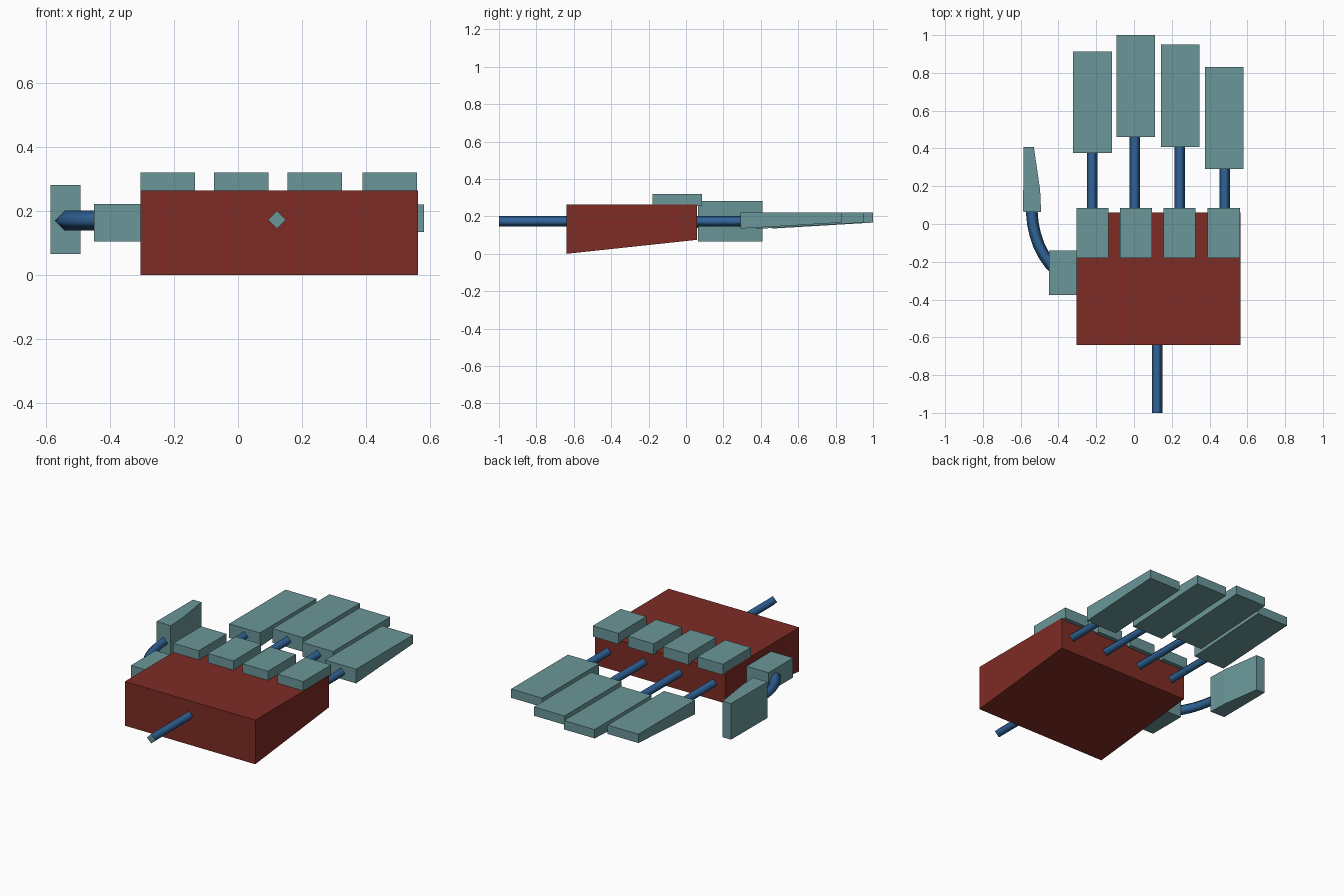
import bpy, bmesh, math
from mathutils import Vector

if "Cube" in bpy.data.objects:
    bpy.data.objects.remove(bpy.data.objects["Cube"])


def material(name, rgb):
    m = bpy.data.materials.new(name)
    m.diffuse_color = (*rgb, 1)
    m.use_nodes = True
    m.node_tree.nodes["Principled BSDF"].inputs["Base Color"].default_value = m.diffuse_color
    return m


RED = material("dark red", (0.21, 0.025, 0.018))
TEAL = material("grey teal", (0.145, 0.305, 0.315))
BLUE = material("steel blue", (0.03, 0.13, 0.32))


def finish(name, bm, *mats):
    bmesh.ops.recalc_face_normals(bm, faces=bm.faces)
    me = bpy.data.meshes.new(name)
    bm.to_mesh(me)
    bm.free()
    for m in mats:
        me.materials.append(m)
    ob = bpy.data.objects.new(name, me)
    bpy.context.collection.objects.link(ob)
    return ob


def prism(name, outline, offset, mat):
    """Extrude a closed 3D outline along an offset."""
    bm = bmesh.new()
    f = bm.faces.new([bm.verts.new(p) for p in outline])
    r = bmesh.ops.extrude_face_region(bm, geom=[f], use_keep_orig=True)
    vs = [v for v in r["geom"] if isinstance(v, bmesh.types.BMVert)]
    bmesh.ops.translate(bm, verts=vs, vec=offset)
    return finish(name, bm, mat)


def wedge(name, x, y, top, low0, low1, mat):
    """Block with flat top and sloping underside."""
    x0, x1 = x
    y0, y1 = y
    prism(name, [(x0, y0, low0), (x0, y1, low1), (x0, y1, top), (x0, y0, top)],
          (x1 - x0, 0, 0), mat)


def rod(name, path, r, teal_start=False):
    """Smooth diamond-section rod swept along a flat path."""
    bm = bmesh.new()
    pts = [Vector(p) for p in path]
    rings = []
    for i, p in enumerate(pts):
        t = (pts[min(i + 1, len(pts) - 1)] - pts[max(i - 1, 0)]).normalized()
        side = t.cross(Vector((0, 0, 1)))
        rings.append([bm.verts.new(p + r * (side * math.cos(a) + Vector((0, 0, math.sin(a)))))
                      for a in (k * math.pi / 2 for k in range(4))])
    for a, b in zip(rings, rings[1:]):
        for k in range(4):
            f = bm.faces.new((a[k], a[(k + 1) % 4], b[(k + 1) % 4], b[k]))
            f.smooth = True
    cap = bm.faces.new(rings[0])
    bm.faces.new(rings[-1])
    for e in cap.edges:
        e.smooth = False
    if teal_start:
        cap.material_index = 1
    finish(name, bm, BLUE, TEAL)


# palm
wedge("palm", (-0.305, 0.563), (-0.64, 0.06), 0.265, 0.0, 0.075, RED)

# fingers: knuckle plate, rod and tapered tip
fingers = [  # name, knuckle x, rod x, tip x range, tip y range
    ("index", -0.220, -0.222, (-0.322, -0.117), (0.375, 0.912)),
    ("middle", 0.010, 0.005, (-0.092, 0.111), (0.460, 1.0)),
    ("ring", 0.240, 0.243, (0.143, 0.347), (0.407, 0.95)),
    ("little", 0.475, 0.481, (0.375, 0.581), (0.292, 0.832)),
]
for n, kx, rx, tx, ty in fingers:
    wedge(n + "_knuckle", (kx - 0.085, kx + 0.085), (-0.18, 0.085), 0.32, 0.255, 0.255, TEAL)
    rod(n + "_rod", [(rx, 0.04, 0.173), (rx, ty[0] + 0.02, 0.173)], 0.028)
    wedge(n + "_finger", tx, ty, 0.22, 0.135, 0.167, TEAL)

# wrist rod
rod("wrist_rod", [(0.122, -1.0, 0.173), (0.122, -0.62, 0.173)], 0.028, True)

# thumb: base block, bent rod and tapered tip
wedge("thumb_base", (-0.45, -0.30), (-0.375, -0.14), 0.222, 0.104, 0.104, TEAL)
rod("thumb_rod", [(-0.541, 0.09, 0.17), (-0.541, 0.06, 0.17), (-0.535, 0.0, 0.17),
                  (-0.523, -0.055, 0.17), (-0.505, -0.11, 0.17),
                  (-0.48, -0.16, 0.17), (-0.448, -0.207, 0.17),
                  (-0.41, -0.25, 0.17)], 0.031)
prism("thumb_tip", [(-0.587, 0.065, 0.065), (-0.492, 0.063, 0.065), (-0.497, 0.18, 0.065),
                    (-0.53, 0.408, 0.065), (-0.585, 0.408, 0.065)], (0, 0, 0.217), TEAL)
